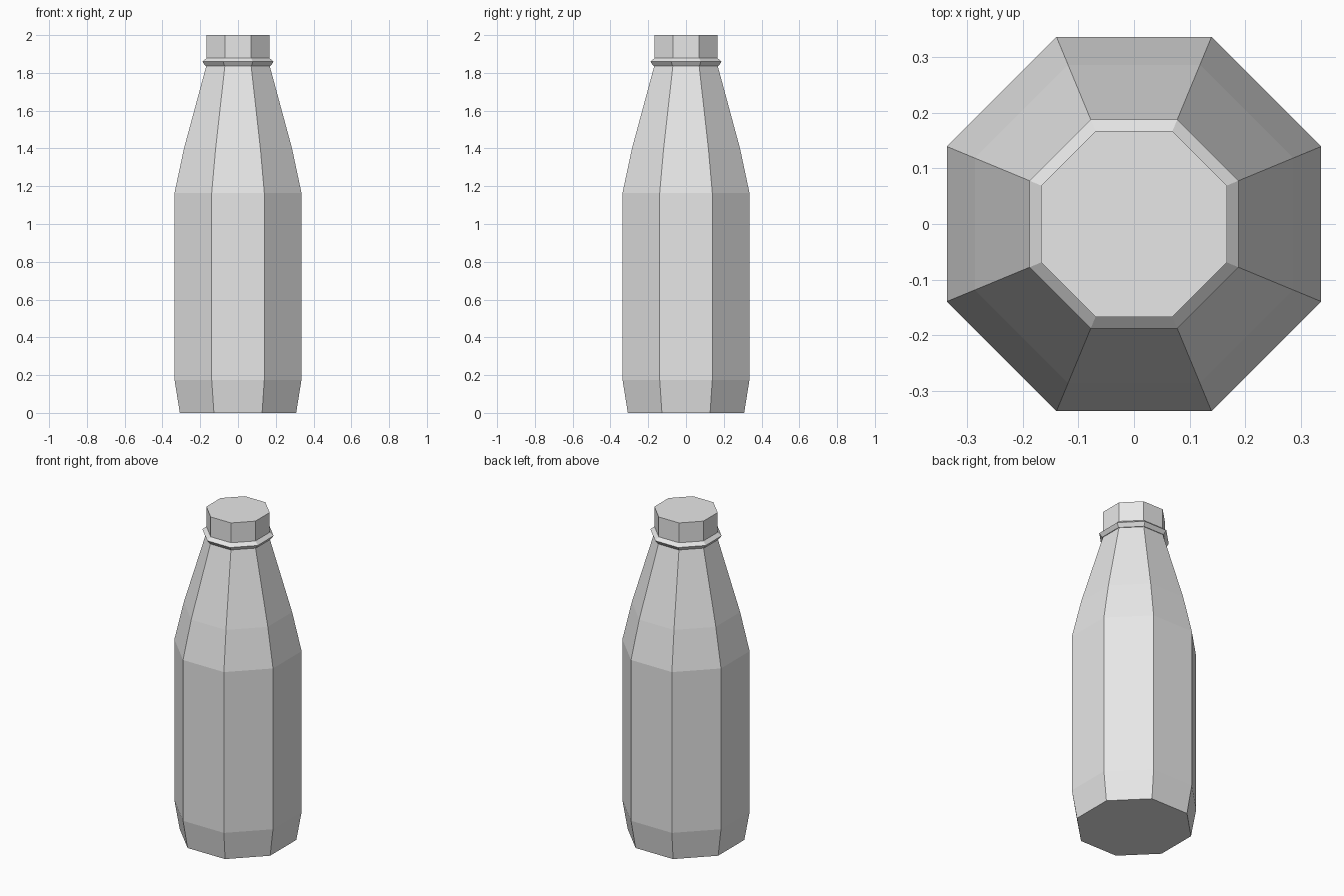
import bpy
import math

cube = bpy.data.objects.get("Cube")
if cube:
    bpy.data.objects.remove(cube, do_unlink=True)

SIDES = 8

grey = bpy.data.materials.new("light_grey")
grey.use_nodes = True
colour = (0.8, 0.8, 0.8, 1.0)
grey.diffuse_color = colour
grey.node_tree.nodes["Principled BSDF"].inputs["Base Color"].default_value = colour


def lathe(name, profile, closed=False):
    """Turn (flat radius, height) points into an eight-sided solid, flat side to the front."""
    verts = []
    for flat, z in profile:
        r = flat / math.cos(math.pi / SIDES)
        for i in range(SIDES):
            a = (i + 0.5) * math.tau / SIDES
            verts.append((r * math.cos(a), r * math.sin(a), z))
    rows = len(profile)
    faces = []
    for k in range(rows if closed else rows - 1):
        low, high = k * SIDES, (k + 1) % rows * SIDES
        for i in range(SIDES):
            j = (i + 1) % SIDES
            faces.append((low + i, low + j, high + j, high + i))
    if not closed:
        faces.append(tuple(reversed(range(SIDES))))
        faces.append(tuple(range((rows - 1) * SIDES, rows * SIDES)))
    mesh = bpy.data.meshes.new(name)
    mesh.from_pydata(verts, [], faces)
    mesh.materials.append(grey)
    obj = bpy.data.objects.new(name, mesh)
    bpy.context.collection.objects.link(obj)
    return obj


# Body with tapered foot and curved shoulder
lathe("bottle_body", [(0.308, 0), (0.336, 0.175), (0.336, 1.165),
                      (0.286, 1.40), (0.167, 1.84), (0.167, 1.86)])

# Pointed collar around the neck
lathe("neck_collar", [(0.16, 1.836), (0.172, 1.836), (0.188, 1.859),
                      (0.167, 1.878), (0.16, 1.878)], closed=True)

# Cap
lathe("bottle_cap", [(0.167, 1.86), (0.167, 2.0)])
